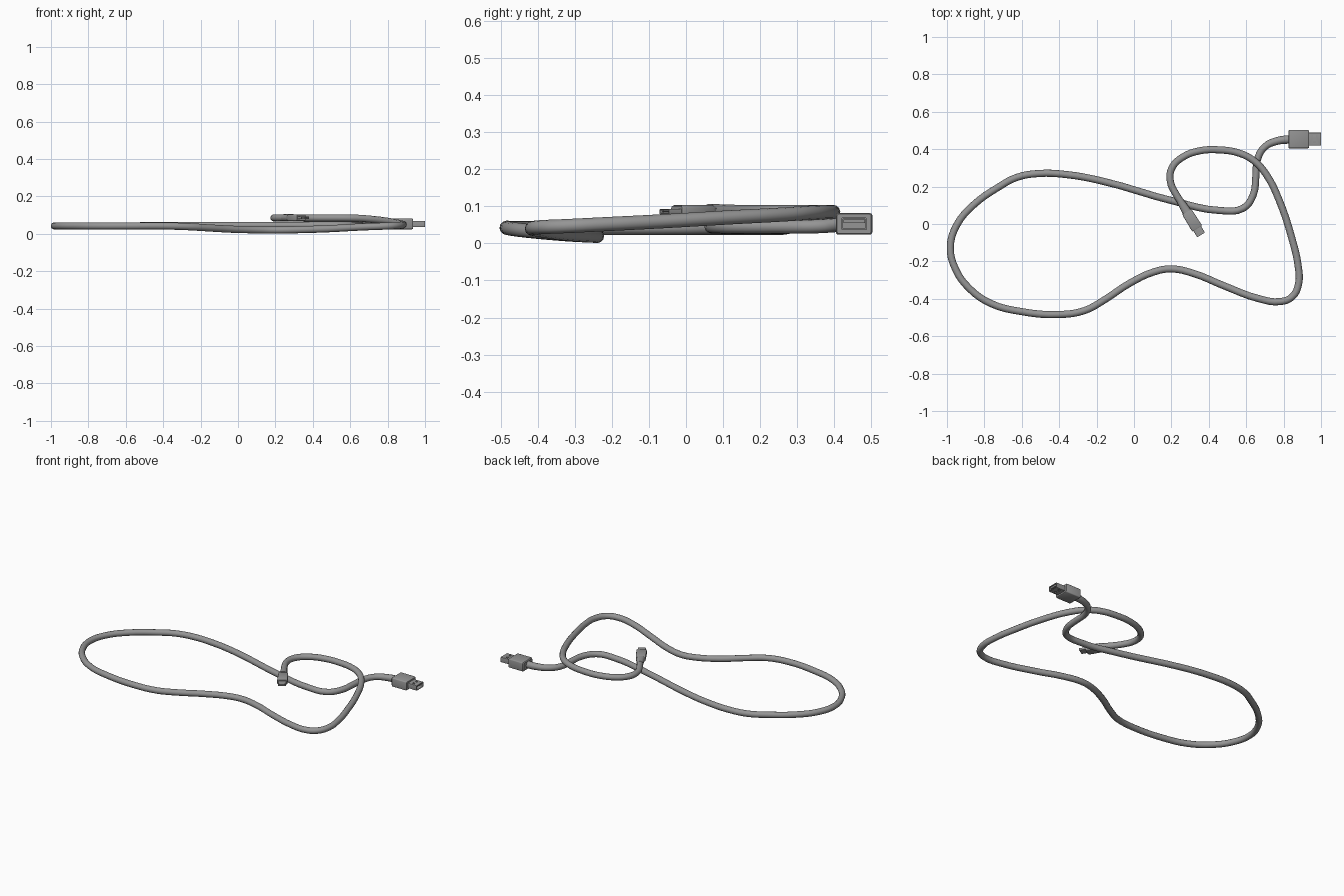
import bpy, math
from mathutils import Vector, Matrix

if "Cube" in bpy.data.objects:
    bpy.data.objects.remove(bpy.data.objects["Cube"])

grey = bpy.data.materials.new("grey")
grey.diffuse_color = (0.3, 0.3, 0.3, 1)
grey.use_nodes = True
grey.node_tree.nodes["Principled BSDF"].inputs["Base Color"].default_value = grey.diffuse_color


def finish(ob, angle=35):
    ob.data.materials.clear()
    ob.data.materials.append(grey)
    bpy.ops.object.select_all(action='DESELECT')
    ob.select_set(True)
    bpy.context.view_layer.objects.active = ob
    bpy.ops.object.shade_smooth_by_angle(angle=math.radians(angle))


def loft(name, sections, origin, heading, cap=True):
    """Rounded-rectangle sections (along, half width, half height, corner radius)."""
    n = 4
    verts, faces = [], []
    for s, w, h, r in sections:
        for q, (sx, sy) in enumerate([(1, 1), (-1, 1), (-1, -1), (1, -1)]):
            for k in range(n):
                a = (q + k / (n - 1)) * math.pi / 2
                verts.append((s, sx * (w - r) + r * math.cos(a), sy * (h - r) + r * math.sin(a)))
    m = 4 * n
    for i in range(len(sections) - 1):
        for j in range(m):
            k = (j + 1) % m
            faces.append((i * m + j, i * m + k, (i + 1) * m + k, (i + 1) * m + j)[::-1])
    faces += [tuple(range(m))[::-1], tuple(range(len(verts) - m, len(verts)))]
    me = bpy.data.meshes.new(name)
    me.from_pydata(verts, [], faces)
    ob = bpy.data.objects.new(name, me)
    bpy.context.collection.objects.link(ob)
    import bmesh
    bm = bmesh.new()
    bm.from_mesh(me)
    bmesh.ops.recalc_face_normals(bm, faces=bm.faces)
    bm.to_mesh(me)
    bm.free()
    me.transform(Matrix.Translation(origin) @ Matrix.Rotation(heading, 4, 'Z'))
    finish(ob)
    return ob


# cable path: x, y, z
path = [(.84, .453, .053), (.77, .445, .052), (.70, .413, .05), (.66, .345, .046),
        (.652, .26, .046), (.637, .155, .046), (.585, .085, .046), (.46, .072, .046),
        (.22, .12, .045), (-.18, .232, .045), (-.36, .264, .044), (-.51, .27, .043),
        (-.63, .248, .042), (-.72, .2, .042), (-.86, .1, .042), (-.95, -.01, .042),
        (-.982, -.125, .042), (-.955, -.24, .042), (-.88, -.345, .042), (-.765, -.425, .042),
        (-.61, -.467, .042), (-.40, -.484, .042), (-.265, -.463, .038), (-.165, -.41, .032),
        (-.02, -.315, .024), (.11, -.255, .021), (.2, -.24, .02), (.32, -.265, .022),
        (.48, -.33, .027), (.67, -.4, .037), (.78, -.415, .041), (.845, -.39, .044),
        (.88, -.32, .047), (.877, -.22, .052), (.845, -.08, .059), (.775, .13, .071),
        (.71, .26, .078), (.645, .335, .083), (.565, .378, .085), (.46, .396, .085),
        (.35, .391, .085), (.26, .357, .085), (.203, .3, .085), (.194, .23, .085),
        (.224, .16, .085), (.285, .072, .087)]
cu = bpy.data.curves.new("cable", 'CURVE')
cu.dimensions = '3D'
cu.resolution_u = 4
cu.bevel_depth = 0.019
cu.bevel_resolution = 4
cu.use_fill_caps = True
sp = cu.splines.new('BEZIER')
sp.bezier_points.add(len(path) - 1)
for p, c in zip(sp.bezier_points, path):
    p.co = c
    p.handle_left_type = p.handle_right_type = 'AUTO'
    # strain relief thickens the cable towards the large plug
sp.bezier_points[0].radius = 1.2
sp.bezier_points[1].radius = 1.1
cable = bpy.data.objects.new("cable", cu)
bpy.context.collection.objects.link(cable)
bpy.ops.object.select_all(action='DESELECT')
cable.select_set(True)
bpy.context.view_layer.objects.active = cable
bpy.ops.object.convert(target='MESH')
finish(bpy.context.object, 60)

# large plug: overmould, hollow shell, tongue
big = Vector((.825, .454, .053))
loft("large_plug_body", [(0, .044, .024, .005), (.005, .049, .029, .006),
                         (.105, .049, .029, .006), (.11, .046, .026, .005)], big, 0)
shell = loft("large_plug_shell", [(.10, .034, .0165, .002), (.174, .034, .0165, .002),
                                  (.174, .030, .0125, .001), (.115, .030, .0125, .001)], big, 0)
loft("large_plug_tongue", [(.11, .029, .005, .001), (.168, .029, .005, .001)],
     big + Vector((0, 0, .007)), 0)

# square latch holes through the top and bottom of the shell
for i, y in enumerate((-.015, .015)):
    bpy.ops.mesh.primitive_cube_add(size=1, location=big + Vector((.14, y, 0)))
    cut = bpy.context.object
    cut.name = f"latch_cutter_{i + 1}"
    cut.scale = (.014, .012, .06)
    cut.hide_render = True
    cut.hide_set(True)
    mod = shell.modifiers.new("latch_hole", 'BOOLEAN')
    mod.operation = 'DIFFERENCE'
    mod.solver = 'EXACT'
    mod.object = cut

# small plug: tapered sleeve, overmould, hollow shell
small = Vector((.262, .098, .086))
turn = math.atan2(-.155, .096)
loft("small_plug_sleeve", [(-.03, .019, .019, .018), (.02, .023, .020, .018),
                           (.04, .024, .0205, .016)], small, turn)
loft("small_plug_body", [(.035, .024, .014, .006), (.045, .029, .0175, .007),
                         (.138, .031, .0175, .007), (.145, .028, .015, .006)], small, turn)
loft("small_plug_shell", [(.14, .024, .0075, .003), (.184, .024, .0075, .003),
                          (.184, .0215, .005, .002), (.15, .0215, .005, .002)], small, turn)
loft("small_plug_tongue", [(.145, .017, .0015, .0005), (.18, .017, .0015, .0005)], small, turn)
